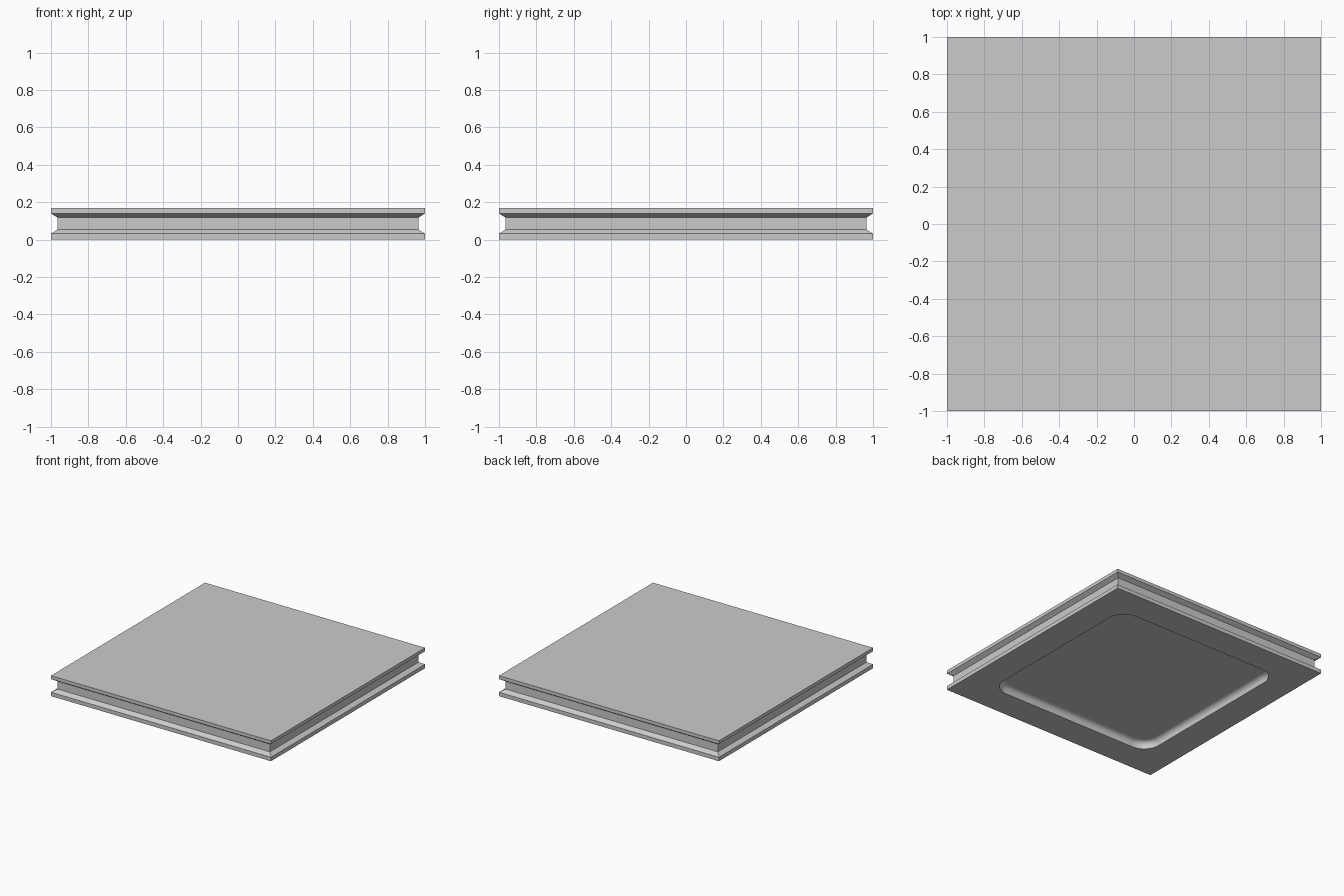
import bpy, bmesh
from math import sin, cos, pi

cube = bpy.data.objects.get("Cube")
if cube:
    bpy.data.objects.remove(cube, do_unlink=True)

# Single grey material
GREY = (0.6, 0.6, 0.6, 1)
grey = bpy.data.materials.new("light grey")
grey.use_nodes = True
grey.diffuse_color = GREY
grey.node_tree.nodes["Principled BSDF"].inputs["Base Color"].default_value = GREY

CORNER_STEPS = 10
FILLET_STEPS = 6
bm = bmesh.new()


def ring(half, z, radius=0, steps=0):
    """Square ring of vertices, optionally with rounded corners."""
    verts = []
    for k in range(4):
        mid = pi / 4 + k * pi / 2
        sx, sy = (1 if cos(mid) > 0 else -1), (1 if sin(mid) > 0 else -1)
        for i in range(steps + 1):
            a = k * pi / 2 + (i / steps * pi / 2 if steps else 0)
            verts.append(bm.verts.new((sx * (half - radius) + radius * cos(a),
                                       sy * (half - radius) + radius * sin(a), z)))
    return verts


def loft(rings, smooth=False):
    """Skin consecutive rings with quads."""
    for low, high in zip(rings, rings[1:]):
        for i in range(len(low)):
            j = (i + 1) % len(low)
            bm.faces.new((low[i], low[j], high[j], high[i])).smooth = smooth


# Outer edge: two rims with a chamfered groove between them
profile = [(1, 0), (1, 0.032), (0.965, 0.054), (0.965, 0.118), (1, 0.14), (1, 0.168)]
outer = [ring(h, z) for h, z in profile]
loft(outer)
bm.faces.new(outer[-1])

# Underside recess: upright wall rounding into a flat ceiling
half, corner, depth, fillet = 0.76, 0.14, 0.06, 0.04
recess = [ring(half, 0, corner, CORNER_STEPS)]
for i in range(FILLET_STEPS + 1):
    a = i / FILLET_STEPS * pi / 2
    inset = fillet * (1 - cos(a))
    recess.append(ring(half - inset, depth - fillet + fillet * sin(a),
                       corner - inset, CORNER_STEPS))
loft(recess, smooth=True)
bm.faces.new(recess[-1])

# Flat underside border between the outer edge and the recess
base, rim, n = outer[0], recess[0], CORNER_STEPS + 1
for k in range(4):
    arc = rim[k * n:(k + 1) * n]
    for p, q in zip(arc, arc[1:]):
        bm.faces.new((base[k], p, q))
    nxt = (k + 1) % 4
    bm.faces.new((base[k], arc[-1], rim[nxt * n], base[nxt]))

bmesh.ops.recalc_face_normals(bm, faces=bm.faces)
mesh = bpy.data.meshes.new("grooved_slab")
bm.to_mesh(mesh)
bm.free()
mesh.materials.append(grey)
slab = bpy.data.objects.new("grooved_slab", mesh)
bpy.context.collection.objects.link(slab)
